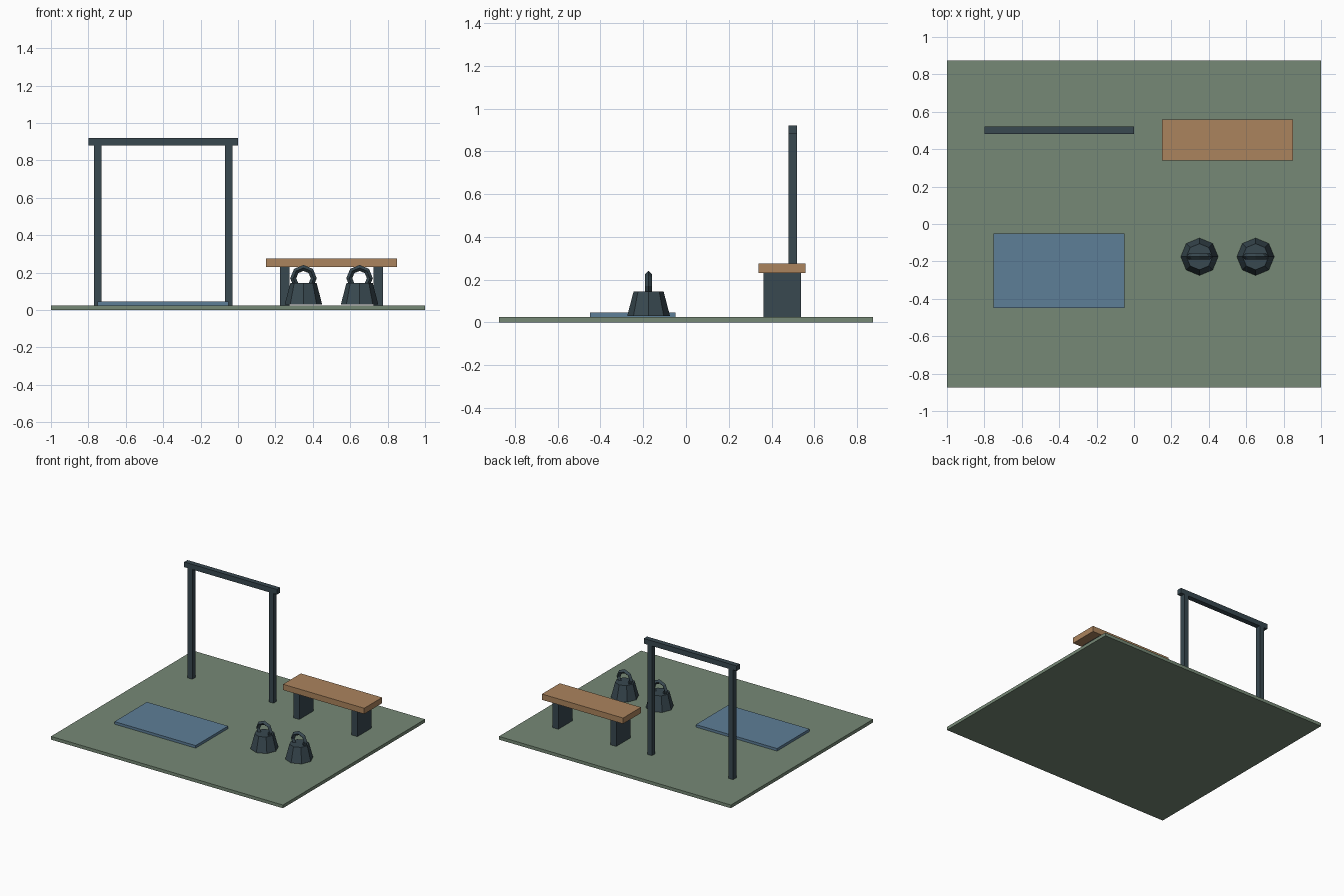
import bpy
from math import pi

if "Cube" in bpy.data.objects:
    bpy.data.objects.remove(bpy.data.objects["Cube"])


def material(name, rgb):
    m = bpy.data.materials.new(name)
    m.diffuse_color = (*rgb, 1)
    m.use_nodes = True
    m.node_tree.nodes["Principled BSDF"].inputs["Base Color"].default_value = m.diffuse_color
    return m


GREEN = material("green_floor", (0.18, 0.25, 0.18))
STEEL = material("dark_steel", (0.04, 0.065, 0.08))
WOOD = material("wood", (0.41, 0.23, 0.11))
BLUE = material("blue_mat", (0.11, 0.21, 0.31))


def finish(name, mat):
    o = bpy.context.object
    o.name = name
    o.data.materials.append(mat)
    return o


def box(name, mat, x, y, z):
    # x, y, z are (min, max) ranges
    bpy.ops.mesh.primitive_cube_add(
        size=1, location=[(a + b) / 2 for a, b in (x, y, z)])
    o = finish(name, mat)
    o.scale = [b - a for a, b in (x, y, z)]
    bpy.ops.object.transform_apply(location=False, rotation=False, scale=True)


# Floor and exercise mat
box("floor", GREEN, (-1, 1), (-0.875, 0.875), (0, 0.025))
box("exercise_mat", BLUE, (-0.75, -0.05), (-0.45, -0.05), (0.025, 0.045))

# Pull-up frame
for i, x in enumerate((-0.75, -0.05)):
    box(f"frame_post_{i + 1}", STEEL, (x - 0.02, x + 0.02), (0.48, 0.52), (0.025, 0.885))
box("frame_bar", STEEL, (-0.8, 0), (0.48, 0.52), (0.88, 0.92))

# Bench
box("bench_seat", WOOD, (0.15, 0.85), (0.34, 0.56), (0.23, 0.275))
for i, x in enumerate((0.25, 0.75)):
    box(f"bench_leg_{i + 1}", STEEL, (x - 0.025, x + 0.025), (0.3625, 0.5375), (0.025, 0.23))

# Kettlebells: tapered octagonal body with an upright ring handle
for i, x in enumerate((0.35, 0.65)):
    bpy.ops.mesh.primitive_cone_add(vertices=8, radius1=0.1, radius2=0.07,
                                    depth=0.115, location=(x, -0.175, 0.0875))
    finish(f"kettlebell_body_{i + 1}", STEEL)
    bpy.ops.mesh.primitive_torus_add(major_segments=8, minor_segments=4,
                                     major_radius=0.055, minor_radius=0.016,
                                     location=(x, -0.175, 0.17),
                                     rotation=(pi / 2, 0, 0))
    finish(f"kettlebell_handle_{i + 1}", STEEL)
